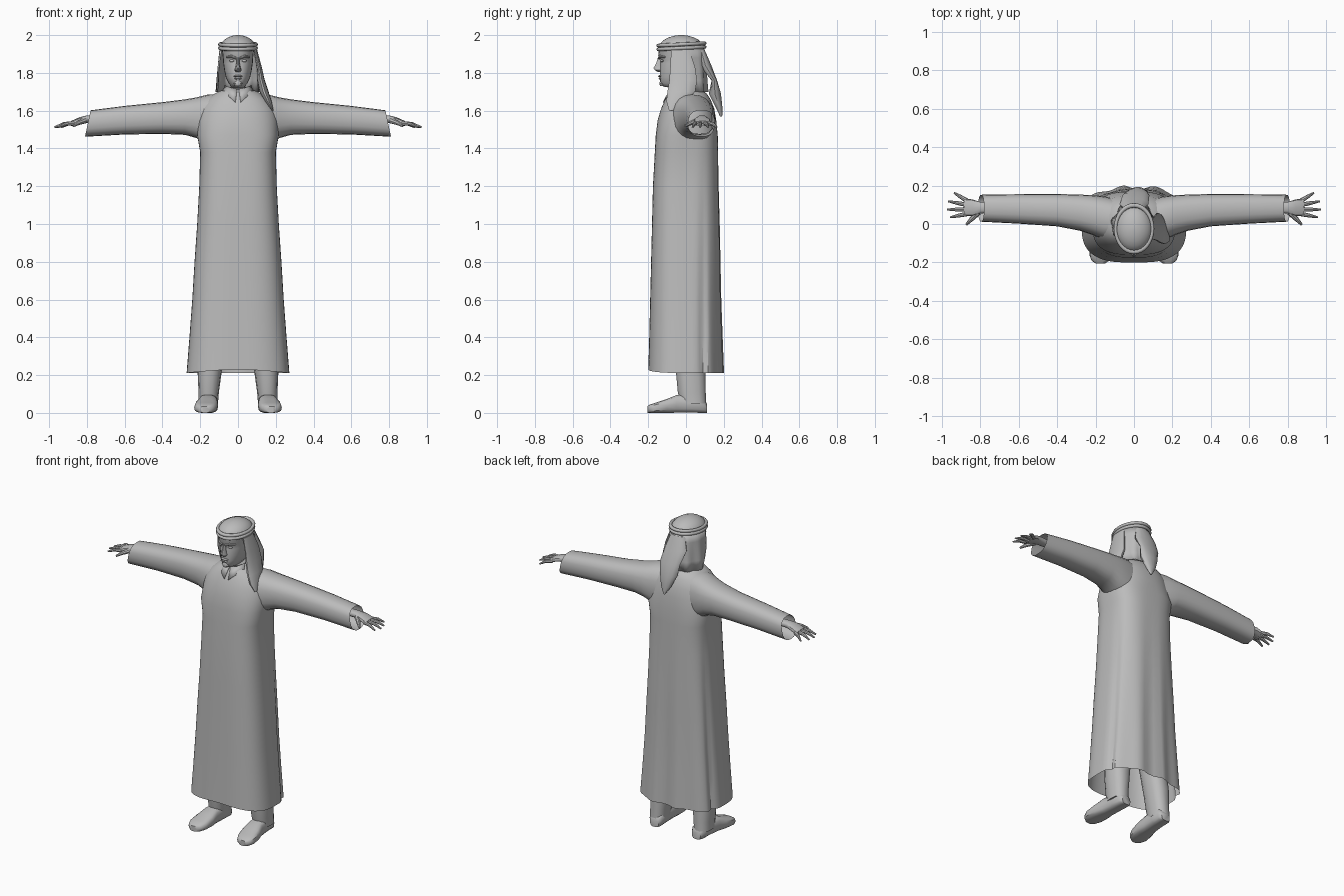
import bpy
import math
from mathutils import Vector

if "Cube" in bpy.data.objects:
    bpy.data.objects.remove(bpy.data.objects["Cube"])

grey = bpy.data.materials.new("plain grey")
grey.use_nodes = True
grey.diffuse_color = (0.5, 0.5, 0.5, 1)
grey.node_tree.nodes["Principled BSDF"].inputs["Base Color"].default_value = (0.5, 0.5, 0.5, 1)


def finish(obj, mirror=False, angle=40, thick=0):
    """Apply colour, optional thickness and mirroring, and smooth shading."""
    obj.data.materials.clear()
    obj.data.materials.append(grey)
    bpy.ops.object.select_all(action="DESELECT")
    obj.select_set(True)
    bpy.context.view_layer.objects.active = obj
    bpy.ops.object.shade_smooth_by_angle(angle=math.radians(angle))
    if thick:
        obj.modifiers.new("Thickness", "SOLIDIFY").thickness = thick
    if mirror:
        obj.modifiers.new("Mirror", "MIRROR").use_mirror_merge = False
    return obj


def loft(name, rings, caps=(True, True), closed=True, **options):
    """Skin a list of equal-length point rings."""
    n = len(rings[0])
    verts = [p for r in rings for p in r]
    faces = []
    for i in range(len(rings) - 1):
        for j in range(n if closed else n - 1):
            k = (j + 1) % n
            faces.append((i * n + j, i * n + k, (i + 1) * n + k, (i + 1) * n + j))
    if closed and caps[0]:
        faces.append(tuple(reversed(range(n))))
    if closed and caps[1]:
        faces.append(tuple(range(len(verts) - n, len(verts))))
    mesh = bpy.data.meshes.new(name)
    mesh.from_pydata(verts, [], faces)
    obj = bpy.data.objects.new(name, mesh)
    bpy.context.collection.objects.link(obj)
    bpy.context.view_layer.objects.active = obj
    obj.select_set(True)
    if closed:
        bpy.ops.object.mode_set(mode="EDIT")
        bpy.ops.mesh.select_all(action="SELECT")
        bpy.ops.mesh.normals_make_consistent(inside=False)
        bpy.ops.object.mode_set(mode="OBJECT")
    return finish(obj, **options)


def oval(u0, u1, v0, v1, n=16, power=1.0):
    """Rounded outline filling the box u0..u1 by v0..v1."""
    pts = []
    for i in range(n):
        a = math.tau * i / n
        c, s = math.cos(a), math.sin(a)
        pts.append(((u0 + u1) / 2 + (u1 - u0) / 2 * math.copysign(abs(c) ** power, c),
                    (v0 + v1) / 2 + (v1 - v0) / 2 * math.copysign(abs(s) ** power, s)))
    return pts


def level(z, half, y0, y1, n=20, power=0.9, xc=0):
    return [Vector((u, v, z)) for u, v in oval(xc - half, xc + half, y0, y1, n, power)]


def tube(name, points, radii, sides=8, **options):
    """Tapered limb along a bent path."""
    pts = [Vector(p) for p in points]
    rings = []
    for i, p in enumerate(pts):
        d = pts[min(i + 1, len(pts) - 1)] - pts[max(i - 1, 0)]
        q = d.to_track_quat("Z", "Y")
        rings.append([p + q @ Vector((radii[i] * u, radii[i] * v, 0)) for u, v in oval(-1, 1, -1, 1, sides)])
    return loft(name, rings, **options)


# Long robe: pleats deepen towards the hem, mostly on the back
robe_rows = [(0.21, 0.272, -0.2, 0.19), (0.4, 0.257, -0.195, 0.185), (0.6, 0.242, -0.19, 0.18),
             (0.8, 0.23, -0.185, 0.178), (1.0, 0.216, -0.18, 0.176), (1.2, 0.205, -0.175, 0.172),
             (1.38, 0.2, -0.165, 0.17), (1.47, 0.216, -0.16, 0.168), (1.55, 0.215, -0.15, 0.16),
             (1.61, 0.2, -0.132, 0.15), (1.66, 0.165, -0.11, 0.13), (1.69, 0.125, -0.092, 0.11),
             (1.715, 0.072, -0.075, 0.075)]
rings = []
for z, half, y0, y1 in robe_rows:
    ring = level(z, half, y0, y1, 72, 0.68 if z < 1.5 else 0.85)
    depth = max(0, 1.3 - z) / 1.1
    for p in ring:
        a = math.atan2(p.y, p.x)
        back = max(0, math.sin(a))
        fold = 0.022 * depth * back * math.cos(8 * (a - math.pi / 3))
        slit = 0.022 * depth * math.exp(-((p.y - 0.09) / 0.018) ** 2)
        front = 0.004 * depth * max(0, -math.sin(a)) * math.cos(6 * a)
        p *= 1
        p.x *= 1 + fold + front - slit / half
        p.y *= 1 + 3 * fold + front
        p.z = z
        if z < 0.3:
            p.z += 0.02 * max(0, -math.sin(a)) ** 2
    rings.append(ring)
loft("robe", rings, caps=(False, True), angle=35)

# Wide sleeves with slanted open cuffs
sleeve_rows = [(0.08, -0.1, 0.13, 1.4, 1.69), (0.16, -0.08, 0.145, 1.42, 1.685), (0.22, -0.055, 0.15, 1.455, 1.67),
               (0.28, -0.035, 0.153, 1.472, 1.66), (0.4, -0.012, 0.156, 1.477, 1.645),
               (0.6, 0.002, 0.155, 1.474, 1.625), (0.795, 0.012, 0.152, 1.462, 1.602)]
rings = []
for x, y0, y1, z0, z1 in sleeve_rows:
    slant = 0.03 if x > 0.7 else 0
    rings.append([Vector((x + slant * (0.5 - (v - z0) / (z1 - z0)), u, v))
                  for u, v in oval(y0, y1, z0, z1, 20, 0.8)])
loft("sleeve", rings, caps=(True, False), mirror=True)

# Hands: wrist and palm, then splayed fingers
palm_rows = [(0.7, 0.06, 0.11, 1.535, 1.575), (0.8, 0.055, 0.115, 1.535, 1.575),
             (0.84, 0.042, 0.128, 1.53, 1.565), (0.885, 0.042, 0.132, 1.518, 1.545)]
loft("palm", [[Vector((x, u, v)) for u, v in oval(a, b, c, d, 12, 0.8)] for x, a, b, c, d in palm_rows],
     mirror=True)
for name, base, tip, length in (("index_finger", 0.052, 0.035, 0.955), ("middle_finger", 0.076, 0.075, 0.972),
                                ("ring_finger", 0.1, 0.118, 0.965), ("little_finger", 0.122, 0.162, 0.935)):
    tube(name, [(0.87, base, 1.533), ((0.87 + length) / 2, (base + tip) / 2, 1.53), (length, tip, 1.512)],
         [0.012, 0.01, 0.005], mirror=True)
tube("thumb", [(0.81, 0.06, 1.548), (0.845, 0.025, 1.535), (0.872, -0.003, 1.518)], [0.016, 0.012, 0.006], mirror=True)

# Trouser legs
leg_rows = [(0.05, 0.052, -0.03, 0.108, 0.158), (0.11, 0.054, -0.045, 0.106, 0.155),
            (0.22, 0.064, -0.055, 0.104, 0.15), (0.5, 0.075, -0.08, 0.09, 0.12)]
loft("trouser_leg", [level(z, h, a, b, 14, 0.85, x) for z, h, a, b, x in leg_rows], mirror=True)

# Shoes with toes turned slightly outwards
shoe_rows = [(0.11, 0.15, 0.03, 0.05), (0.09, 0.152, 0.045, 0.08), (0.03, 0.154, 0.046, 0.1),
             (-0.05, 0.16, 0.05, 0.095), (-0.1, 0.165, 0.06, 0.075), (-0.16, 0.172, 0.06, 0.055),
             (-0.19, 0.174, 0.047, 0.045), (-0.205, 0.175, 0.025, 0.035)]
rings = []
for y, xc, half, top in shoe_rows:
    rings.append([Vector((u, y, v)) for u, v in oval(xc - half, xc + half, 0.0, top, 14, 0.65)])
loft("shoe", rings, mirror=True)

# Neck and face
head_rows = [(1.66, 0.05, -0.06, 0.06), (1.72, 0.05, -0.075, 0.06), (1.728, 0.036, -0.122, 0.06),
             (1.745, 0.05, -0.136, 0.07), (1.775, 0.064, -0.138, 0.08), (1.81, 0.072, -0.138, 0.09),
             (1.85, 0.078, -0.136, 0.095), (1.868, 0.079, -0.134, 0.097), (1.89, 0.081, -0.147, 0.098),
             (1.95, 0.088, -0.144, 0.095)]
loft("head", [level(z, h, a, b, 24, 0.9) for z, h, a, b in head_rows])
nose_rows = [(1.805, 0.012, -0.15), (1.815, 0.019, -0.166), (1.826, 0.014, -0.173),
             (1.85, 0.009, -0.159), (1.882, 0.008, -0.148)]
loft("nose", [level(z, h, y, -0.115, 10) for z, h, y in nose_rows])
for name, z, half, front, tall in (("upper_lip", 1.783, 0.026, -0.148, 0.006), ("lower_lip", 1.771, 0.022, -0.146, 0.006),
                                   ("chin", 1.744, 0.024, -0.142, 0.014)):
    loft(name, [level(z + tall * t, half * s, front + 0.012 * (1 - s), -0.11, 14)
                for t, s in ((-1, 0.6), (0, 1), (1, 0.6))])
tube("eyebrow", [(0.012, -0.143, 1.878), (0.035, -0.138, 1.888), (0.062, -0.112, 1.884)],
     [0.007, 0.008, 0.004], mirror=True)
bpy.ops.mesh.primitive_uv_sphere_add(segments=14, ring_count=8, radius=1)
eye = bpy.context.object
eye.name = "eye"
for v in eye.data.vertices:
    v.co = Vector((0.033 + 0.014 * v.co.x, -0.126 + 0.01 * v.co.y, 1.864 + 0.007 * v.co.z))
finish(eye, mirror=True)

# Pointed shirt collar
collar = [[Vector((0.004, -0.083, 1.715)), Vector((0.014, -0.122, 1.645))],
          [Vector((0.04, -0.072, 1.722)), Vector((0.04, -0.11, 1.67))],
          [Vector((0.07, -0.03, 1.735)), Vector((0.085, -0.055, 1.695))]]
loft("collar", collar, closed=False, mirror=True, thick=0.006)

# Headcloth crown under a doubled cord
crown = [level(1.925 + 0.075 * math.sin(t), 0.098 * math.cos(t), -0.025 - 0.122 * math.cos(t),
               -0.025 + 0.122 * math.cos(t), 28, 1.0) for t in (0, 0.25, 0.5, 0.75, 1.0, 1.25, 1.45, 1.56)]
loft("headcloth_crown", crown, angle=60)
for i, z in enumerate((1.931, 1.951)):
    bpy.ops.mesh.primitive_torus_add(major_segments=32, minor_segments=8, major_radius=1, minor_radius=0.1)
    cord = bpy.context.object
    cord.name = ("lower_cord", "upper_cord")[i]
    for v in cord.data.vertices:
        v.co = Vector((0.096 * v.co.x, -0.024 + 0.121 * v.co.y, z + 0.1 * v.co.z + 0.006 * v.co.y))
    finish(cord, angle=60)

# Cloth falling round the sides and back of the head
drape_rows = [(1.93, 0.098, 0.122, 70), (1.88, 0.104, 0.128, 72), (1.82, 0.11, 0.13, 76),
              (1.76, 0.114, 0.132, 84), (1.7, 0.118, 0.135, 96)]
rings = []
for z, rx, ry, start in drape_rows:
    row = []
    for i in range(29):
        a = math.radians(start + (360 - 2 * start) * i / 28)
        pleat = 1 + (1.93 - z) * 0.25 * math.cos(10 * a)
        row.append(Vector((rx * math.sin(a) * pleat, -0.024 - ry * math.cos(a) * pleat, z)))
    rings.append(row)
loft("headcloth_drape", rings, closed=False, thick=0.008, angle=60)

# Loose ends: one down the back, one over the left shoulder
tail_rows = [(1.92, 0, 0.05, 0.06, 0.1), (1.84, 0.0, 0.075, 0.07, 0.135), (1.76, 0.01, 0.07, 0.165, 0.165),
             (1.69, 0.015, 0.06, 0.12, 0.186), (1.62, 0.02, 0.035, 0.155, 0.193), (1.57, 0.025, 0.006, 0.18, 0.192)]
loft("back_tail", [level(z, h, min(a, b - 0.03 if h > 0.01 else a), b, 14, 1.0, x) for z, x, h, a, b in tail_rows])
lappet_rows = [(1.92, 0.092, 0.01, -0.08, 0.02), (1.83, 0.112, 0.014, -0.085, 0.05), (1.76, 0.122, 0.02, -0.09, 0.06),
               (1.7, 0.138, 0.024, -0.1, 0.05), (1.65, 0.16, 0.018, -0.105, 0.0), (1.6, 0.184, 0.004, -0.09, -0.07)]
loft("shoulder_lappet", [level(z, h, a, b, 14, 1.0, x) for z, x, h, a, b in lappet_rows])
